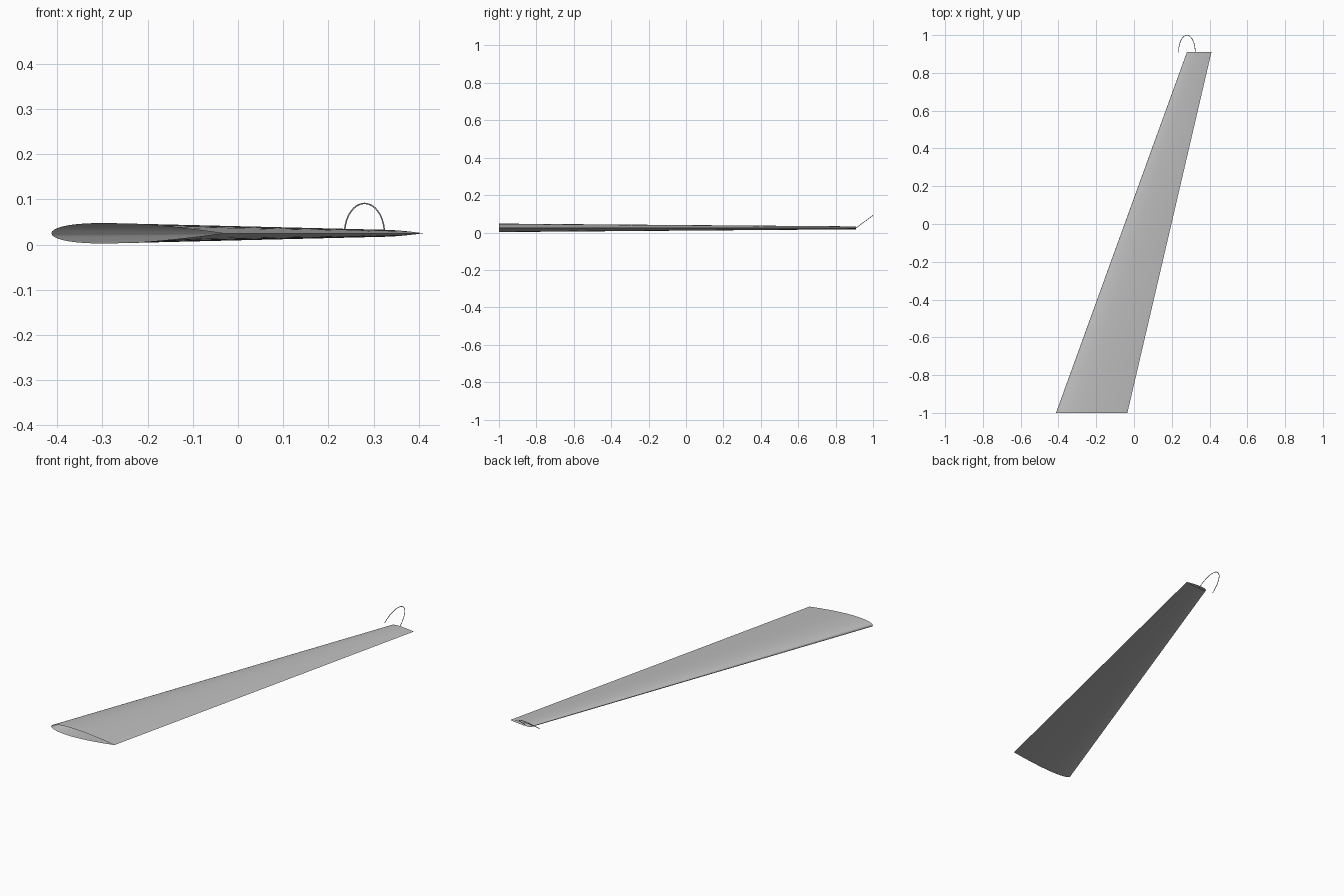
import bpy, bmesh, math

cube = bpy.data.objects.get("Cube")
if cube:
    bpy.data.objects.remove(cube, do_unlink=True)

MID_Z = 0.025
TIP_Y = 0.91

grey = bpy.data.materials.new("light_grey")
grey.use_nodes = True
colour = (0.52, 0.52, 0.52, 1)
grey.diffuse_color = colour
grey.node_tree.nodes["Principled BSDF"].inputs["Base Color"].default_value = colour


def half_thickness(t):
    """Symmetric aerofoil, twelve percent thick, sharp trailing edge."""
    return 0.6 * (0.2969 * math.sqrt(t) - 0.126 * t - 0.3516 * t**2
                  + 0.2843 * t**3 - 0.1036 * t**4)


def section(bm, lead_x, chord, y, steps=48):
    """Ring from trailing edge over the top, round the nose and back."""
    ring = []
    for i in range(steps):
        a = math.tau * i / steps
        t = (1 + math.cos(a)) / 2
        side = 1 if a < math.pi else -1
        z = side * half_thickness(t) * chord
        ring.append(bm.verts.new((lead_x + t * chord, y, MID_Z + z)))
    return ring


# Swept, tapered wing skin, open at both ends
bm = bmesh.new()
root = section(bm, -0.413, 0.378, -1.0)
tip = section(bm, 0.28, 0.13, TIP_Y)
n = len(root)
for i in range(n):
    j = (i + 1) % n
    bm.faces.new((root[i], tip[i], tip[j], root[j]))
mesh = bpy.data.meshes.new("wing_skin")
bm.to_mesh(mesh)
bm.free()
wing = bpy.data.objects.new("wing_skin", mesh)
bpy.context.collection.objects.link(wing)
mesh.materials.append(grey)
bpy.context.view_layer.objects.active = wing
wing.select_set(True)
bpy.ops.object.shade_smooth_by_angle(angle=math.radians(40))

# Thin slanted hoop at the tip
curve = bpy.data.curves.new("tip_hoop", "CURVE")
curve.dimensions = "3D"
curve.bevel_depth = 0.0016
curve.bevel_resolution = 2
curve.use_fill_caps = True
spline = curve.splines.new("POLY")
count = 33
spline.points.add(count - 1)
for i, p in enumerate(spline.points):
    a = math.pi * i / (count - 1)
    rise = math.sin(a)
    p.co = (0.28 + 0.044 * math.cos(a), TIP_Y + 0.089 * rise,
            MID_Z + 0.066 * rise, 1)
curve.materials.append(grey)
hoop = bpy.data.objects.new("tip_hoop", curve)
bpy.context.collection.objects.link(hoop)
